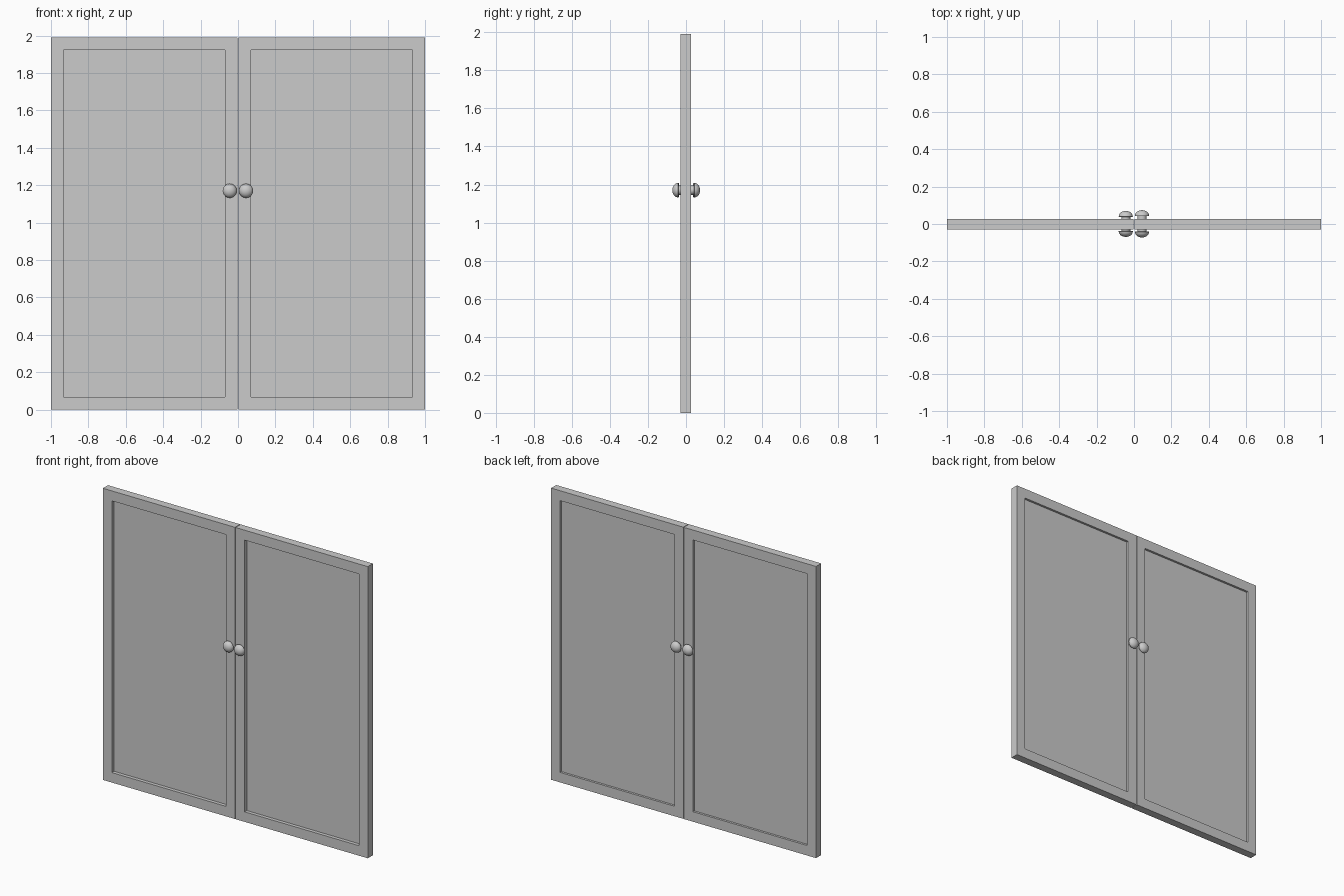
import bpy, bmesh, math

if "Cube" in bpy.data.objects:
    bpy.data.objects.remove(bpy.data.objects["Cube"])

H = 1.99          # door height
Y0, Y1 = -0.029, 0.026   # door faces
B = 0.068         # frame border width


def new_object(name, bm):
    bmesh.ops.recalc_face_normals(bm, faces=bm.faces)
    me = bpy.data.meshes.new(name)
    bm.to_mesh(me)
    bm.free()
    ob = bpy.data.objects.new(name, me)
    bpy.context.collection.objects.link(ob)
    return ob


def door(name, x0, x1):
    """Slab with a recessed panel on both faces."""
    bm = bmesh.new()
    bmesh.ops.create_cube(bm, size=1)
    for v in bm.verts:
        v.co = ((x0 if v.co.x < 0 else x1), (Y0 if v.co.y < 0 else Y1), (0 if v.co.z < 0 else H))
    bm.normal_update()
    for side, depth in ((-1, 0.024), (1, 0.015)):
        face = next(f for f in bm.faces if f.normal.y * side > 0.9
                    and abs(f.calc_center_median().z - H / 2) < 1e-3)
        bmesh.ops.inset_region(bm, faces=[face], thickness=B, use_even_offset=True)
        ext = bmesh.ops.extrude_discrete_faces(bm, faces=[face])["faces"][0]
        for v in ext.verts:
            v.co.y -= side * depth
        bm.normal_update()
    return new_object(name, bm)


def knob(name, x, side, tip):
    """Lathed knob: short neck and domed cap, axis along y."""
    r, h, neck = 0.038, 0.032, 0.024
    base = tip - h
    prof = [(0, 0.016), (neck, 0.016), (neck, base), (r - 0.003, base)]
    prof += [(r * math.cos(a), base + 0.002 + (h - 0.002) * math.sin(a))
             for a in (math.radians(15 * i) for i in range(6))]
    prof.append((0, tip))
    bm = bmesh.new()
    vs = [bm.verts.new((x + rad, side * d, 1.17)) for rad, d in prof]
    edges = [bm.edges.new(p) for p in zip(vs, vs[1:])]
    bmesh.ops.spin(bm, geom=vs + edges, cent=(x, 0, 1.17), axis=(0, 1, 0),
                   angle=math.tau, steps=20)
    bmesh.ops.remove_doubles(bm, verts=bm.verts, dist=1e-5)
    ob = new_object(name, bm)
    bpy.ops.object.select_all(action='DESELECT')
    ob.select_set(True)
    bpy.context.view_layer.objects.active = ob
    bpy.ops.object.shade_smooth_by_angle(angle=math.radians(40))


# Door leaves with a hairline gap
door("left_door", -1.0, -0.002)
door("right_door", 0.002, 1.0)

# Knobs on both faces
for label, x, front, back in (("left", -0.044, 0.069, 0.070), ("right", 0.043, 0.072, 0.074)):
    knob(label + "_front_knob", x, -1, front)
    knob(label + "_back_knob", x, 1, back)
